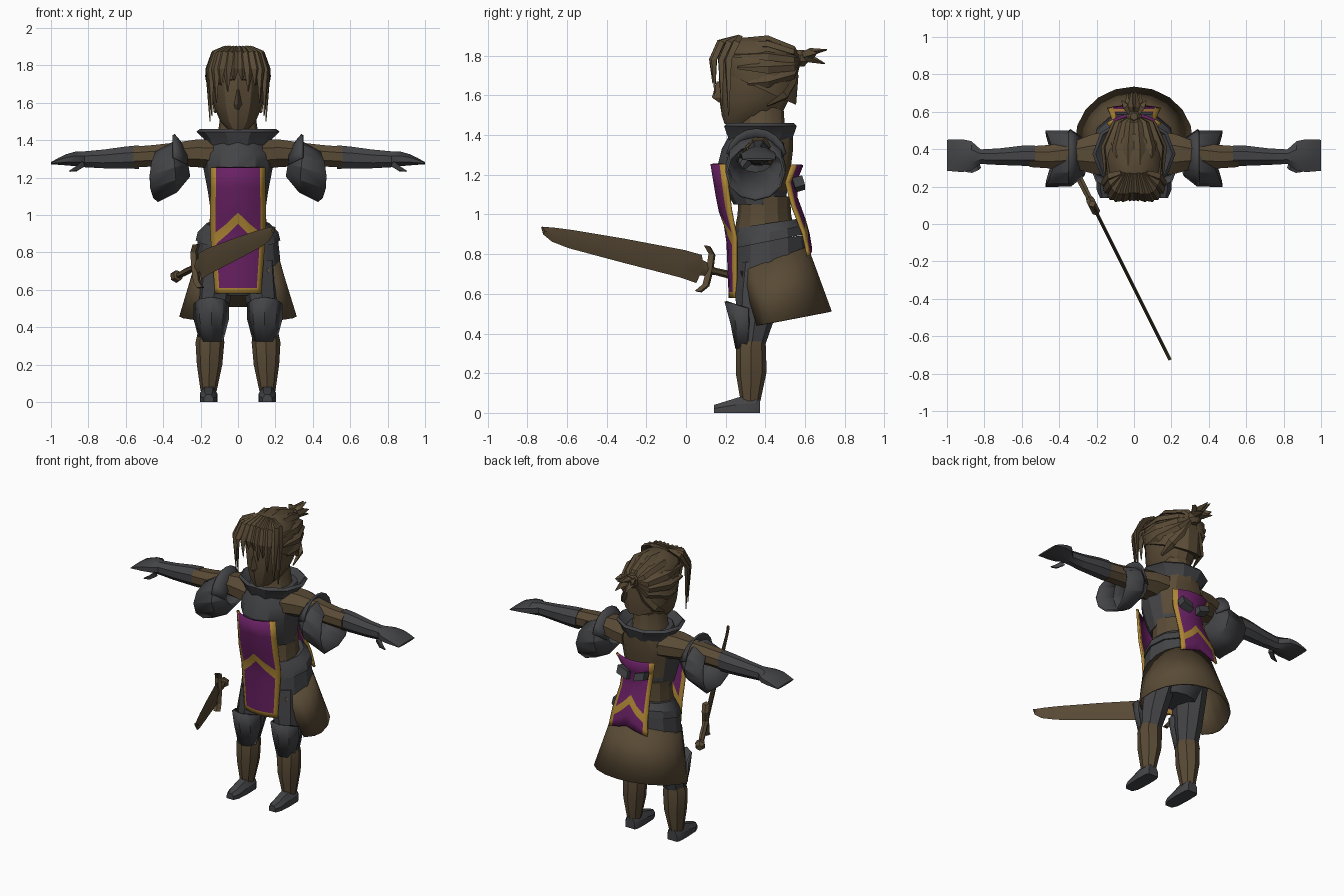
import bpy, bmesh, math
from mathutils import Vector as V

if "Cube" in bpy.data.objects:
    bpy.data.objects.remove(bpy.data.objects["Cube"])


def material(name, rgb):
    m = bpy.data.materials.new(name)
    m.diffuse_color = (*rgb, 1)
    m.use_nodes = True
    m.node_tree.nodes["Principled BSDF"].inputs["Base Color"].default_value = m.diffuse_color
    return m


BROWN = material("brown", (0.100, 0.069, 0.036))
GREY = material("dark_grey", (0.057, 0.058, 0.063))
PURPLE = material("purple", (0.140, 0.015, 0.125))
GOLD = material("gold", (0.42, 0.24, 0.035))


def loft(name, stacks, mats, closed=True, cap=True, mirror=False, solid=0, rule=None):
    """Skin stacks of rings into one object."""
    bm = bmesh.new()
    for rings in stacks:
        vs = [[bm.verts.new(p) for p in r] for r in rings]
        n = len(vs[0])
        for a, b in zip(vs, vs[1:]):
            for i in range(n if closed else n - 1):
                j = (i + 1) % n
                bm.faces.new((a[i], a[j], b[j], b[i]))
        if closed and cap:
            bm.faces.new(vs[0][::-1])
            bm.faces.new(vs[-1])
    bmesh.ops.remove_doubles(bm, verts=bm.verts[:], dist=0.0002)
    bmesh.ops.recalc_face_normals(bm, faces=bm.faces[:])
    if rule:
        for f in bm.faces:
            f.material_index = rule(f.calc_center_median())
    me = bpy.data.meshes.new(name)
    bm.to_mesh(me)
    bm.free()
    for m in mats:
        me.materials.append(m)
    ob = bpy.data.objects.new(name, me)
    bpy.context.collection.objects.link(ob)
    if mirror:
        ob.modifiers.new("Mirror", 'MIRROR')
    if solid:
        s = ob.modifiers.new("Solidify", 'SOLIDIFY')
        s.thickness, s.offset = solid, 0
    return ob


def oval(z, cy, rx, rb, rf, cx=0, n=12, tilt=0, a0=0, a1=None):
    """Level ring with separate back and front radii, tilted along y."""
    pts = []
    for i in range(n):
        a = 2 * math.pi * i / n if a1 is None else math.radians(a0 + (a1 - a0) * i / (n - 1))
        dy = math.sin(a) * (rb if math.sin(a) > 0 else rf)
        pts.append(V((cx + rx * math.cos(a), cy + dy, z + tilt * dy)))
    return pts


def xring(x, y, z, ry, rz, n=8):
    """Ring around the arm axis."""
    return [V((x, y + ry * math.cos(2 * math.pi * (i + .5) / n),
               z + rz * math.sin(2 * math.pi * (i + .5) / n))) for i in range(n)]


def lock(points, widths, thick, centre=(0, .36, 1.68)):
    """Tapered strand lying around a centre."""
    ps = [V(p) for p in points]
    rings = []
    for i, p in enumerate(ps):
        t = (ps[min(i + 1, len(ps) - 1)] - ps[max(i - 1, 0)]).normalized()
        out = p - V(centre)
        side = t.cross(out).normalized()
        up = side.cross(t)
        w, h = widths[i], thick * widths[i] / max(widths)
        rings.append([p + side * w, p + up * h, p - side * w, p - up * h])
    return rings


# Legs
def foot_ring(y, w, h):
    return [V((.157 + a * w, y, b * h)) for a, b in
            ((-1, 0), (1, 0), (1, .55), (.5, 1), (-.5, 1), (-1, .55))]


loft("foot", [[foot_ring(*r) for r in ((.14, .025, .04), (.18, .042, .052), (.27, .047, .08),
                                     (.35, .045, .09), (.372, .035, .07))]], [GREY], mirror=True)
loft("shin_guard", [[oval(z, cy, r, b, b, cx, 8) for z, cy, r, b, cx in
     ((.06, .325, .043, .05, .157), (.2, .328, .068, .077, .152), (.32, .328, .077, .076, .15),
      (.36, .33, .07, .07, .148))]], [BROWN], mirror=True)
loft("thigh", [[oval(z, cy, r, b, b, cx, 8) for z, cy, r, b, cx in
     ((.31, .328, .062, .06, .148), (.45, .345, .083, .092, .14), (.6, .37, .093, .12, .125),
      (.76, .40, .1, .14, .11))]], [GREY], mirror=True)
loft("knee_plate", [[oval(z, cy, r, b, b, .143, 5, tilt=t, a0=190, a1=350) for z, cy, r, b, t in
     ((.33, .32, .06, .065, .1), (.44, .335, .09, .105, -.1), (.52, .34, .09, .14, -.3))]],
     [GREY], closed=False, mirror=True, solid=.012)

# Hips, belt layers and skirt
loft("hips", [[oval(z, .4, r, b, b) for z, r, b in ((.57, .13, .1), (.66, .19, .14), (.86, .2, .17))]], [GREY])
loft("lower_belt", [[oval(.76, .42, .226, .192, .192, tilt=.4), oval(.87, .42, .214, .185, .185, tilt=.15)]], [GREY])
loft("upper_belt", [[oval(.865, .42, .226, .188, .188, tilt=.2), oval(.91, .42, .215, .182, .182, tilt=.2),
                     oval(.955, .41, .17, .165, .165, tilt=.15)]], [GREY])
loft("skirt", [[oval(.765, .42, .218, .19, .2, n=15, tilt=.38, a0=-45, a1=225),
                oval(.457, .45, .31, .28, .14, n=15, tilt=.19, a0=-40, a1=220)]],
     [BROWN], closed=False, solid=.01)

# Torso
loft("waist", [[oval(z, .395, r, b, b) for z, r, b in ((.92, .16, .15), (1.0, .148, .135), (1.09, .15, .13))]], [BROWN])
loft("chest", [[oval(*r) for r in ((1.05, .38, .15, .12, .14), (1.12, .37, .16, .14, .17),
     (1.25, .36, .185, .17, .2), (1.33, .37, .19, .17, .19), (1.42, .38, .14, .16, .15))]],
     [GREY, BROWN], rule=lambda c: int(c.y > .43 and c.z > 1.18))
loft("collar", [[oval(z, .375, r, b, b, n=10) for z, r, b in
     ((1.375, .17, .165), (1.41, .185, .18), (1.445, .222, .192), (1.46, .205, .178), (1.4, .14, .14), (1.375, .17, .165))]],
     [GREY], cap=False)


# Tabard panels
def lerp(table, z):
    for a, b in zip(table, table[1:]):
        if z >= b[0] or b is table[-1]:
            f = min(1, max(0, (a[0] - z) / (a[0] - b[0])))
            return [p + (q - p) * f for p, q in zip(a[1:], b[1:])]


def tabard(name, prof, rows, curl):
    us = (-1, -.8, -.4, 0, .4, .8, 1)
    rings = []
    for zc, ze, _ in rows:
        ring = []
        for u in us:
            z = zc + (ze - zc) * abs(u) ** .85
            y, half, d = lerp(prof, z)
            ring.append(V((u * half, y + curl * d * u * u, z)))
        rings.append(ring)
    ob = loft(name, [rings], [PURPLE, GOLD], closed=False, solid=.014)
    nc = len(us) - 1
    for i, p in enumerate(ob.data.polygons):
        p.material_index = int(i % nc in (0, nc - 1) or rows[i // nc][2])


tabard("front_tabard", ((1.255, .13, .142, .07), (1.1, .155, .143, .06), (1.0, .175, .148, .055),
       (.93, .208, .148, .045), (.58, .222, .12, .03)),
       ((1.255, 1.255, 0), (1.16, 1.14, 0), (1.08, 1.02, 0), (1.015, .885, 1), (.955, .825, 0),
        (.86, .77, 0), (.72, .69, 0), (.61, .61, 1), (.58, .58, 0)), 1)
tabard("back_tabard", ((1.25, .585, .142, .05), (1.17, .553, .115, .05), (1.1, .55, .102, .04),
       (.97, .598, .12, .03), (.9, .617, .13, .025), (.79, .635, .142, .02)),
       ((1.25, 1.25, 0), (1.17, 1.16, 0), (1.09, 1.04, 0), (1.02, .9, 1), (.965, .85, 0),
        (.9, .82, 0), (.83, .79, 0)), -1)
loft("back_bracket", [[[V((x, .535, z)), V((x, .585, z + .012)), V((x, .6, z - .035)), V((x, .55, z - .05))]
     for x, z in ((.025, 1.16), (.1, 1.185))]], [GREY], mirror=True)

# Arms
loft("sleeve", [[xring(*r) for r in ((.13, .375, 1.325, .13, .085), (.22, .375, 1.33, .115, .08),
     (.33, .37, 1.325, .075, .068), (.45, .36, 1.317, .068, .062), (.56, .36, 1.31, .06, .06))]], [BROWN], mirror=True)
loft("gauntlet", [[xring(*r) for r in ((.53, .365, 1.31, .058, .068), (.6, .365, 1.307, .058, .064),
     (.72, .36, 1.3, .048, .054), (.82, .36, 1.298, .042, .046), (.87, .365, 1.3, .085, .042),
     (.92, .365, 1.295, .095, .032), (.96, .367, 1.287, .093, .02), (1.0, .367, 1.277, .09, .006))]], [GREY], mirror=True)
loft("thumb", [lock([(.83, .31, 1.272), (.865, .29, 1.247), (.9, .283, 1.235)], (.028, .022, .006), .018, (.87, .36, 1.33))],
     [GREY], mirror=True)


# Shoulder armour
def cuff(xb, zb, xt, zt, ry, bulge):
    pts = []
    for i in range(12):
        a = 2 * math.pi * i / 12
        f = (1 + math.sin(a)) / 2
        pts.append(V((xb + (xt - xb) * f + bulge * abs(math.cos(a)), .35 + ry * math.cos(a), zb + (zt - zb) * f)))
    return pts


loft("shoulder_guard", [[cuff(.26, 1.21, .28, 1.335, .09, 0), cuff(.33, 1.125, .35, 1.385, .145, 0),
     cuff(.43, 1.075, .415, 1.35, .145, .05)]], [GREY], cap=False, mirror=True, solid=.012)
flap = [[V((x, .355 + ry * math.cos(math.radians(a)), z + rz * math.sin(math.radians(a))))
         for a in range(10, 171, 20)] for x, z, ry, rz in ((.275, 1.25, .1, .09), (.315, 1.27, .13, .125), (.345, 1.28, .15, .15))]
loft("shoulder_flap", [flap], [GREY], closed=False, mirror=True, solid=.014)

# Head
loft("neck", [[oval(1.37, .38, .14, .14, .13), oval(1.42, .38, .11, .12, .12), oval(1.56, .38, .09, .11, .1)]], [BROWN])
loft("head", [[oval(*r) for r in ((1.455, .27, .05, .1, .075), (1.5, .31, .095, .17, .13), (1.58, .34, .128, .18, .172),
     (1.68, .35, .145, .2, .185), (1.78, .36, .145, .2, .185), (1.86, .34, .1, .14, .13))]], [BROWN])
loft("nose", [[[V((-w, .19, z)), V((0, y, z)), V((w, .19, z))] for w, y, z in
     ((.022, .165, 1.565), (.028, .13, 1.59), (.016, .155, 1.67))]], [BROWN])

# Hair cap, fringe, combed strands and tail
loft("hair_cap", [[oval(1.64, .36, .152, .2, .195, n=14, tilt=-.45), oval(1.74, .36, .16, .212, .205, n=14, tilt=-.2),
     oval(1.82, .35, .14, .2, .185, n=14, tilt=-.1), oval(1.87, .33, .095, .15, .14, n=14), oval(1.892, .31, .04, .08, .07, n=14)]], [BROWN])
fringe = []
for x, y, z in ((.02, .14, 1.72), (.055, .135, 1.66), (.09, .135, 1.69), (.115, .145, 1.6), (.14, .18, 1.53), (.15, .215, 1.5)):
    fringe.append(lock([(x * .45, .27, 1.895), (x * .85, y + .035, 1.865), (x * 1.05, y - .003, 1.78), (x, y, z)],
                       (.018, .027, .025, .003), .018))
loft("fringe", fringe, [BROWN], mirror=True)
strands = []
for x, y, z, xm, zm in ((.03, .22, 1.88, .03, 1.885), (.085, .22, 1.85, .09, 1.86), (.135, .23, 1.8, .14, 1.8),
                        (.155, .26, 1.74, .16, 1.74), (.15, .31, 1.66, .15, 1.67), (.125, .41, 1.55, .115, 1.6)):
    ym = .41 if z > 1.6 else .5
    strands.append(lock([(x, y, z), (xm, ym, zm), (xm * .65, .54, zm * .6 + .705), (.015, .575, 1.785)],
                        (.008, .032, .026, .012), .018))
loft("combed_strands", strands, [BROWN], mirror=True)
loft("hair_knot", [[oval(z, .575, r, r, r, n=8) for z, r in ((1.745, .02), (1.77, .042), (1.805, .042), (1.83, .02))]], [BROWN])
loft("hair_tail", [lock([(.005, .57, 1.79), (x * .7, .63, 1.8 + dz), (x, y, 1.79 + dz * 2)], (.02, .028, .004), .02)
     for x, y, dz in ((.01, .71, .02), (.035, .7, -.015), (.065, .66, .012))], [BROWN], mirror=True)

# Sword
ORIGIN = V((-.23, .12, .72))
ALONG = V((.42, -.84, .205)).normalized()
FLAT = ALONG.cross(V((0, 0, 1))).normalized()
UP = FLAT.cross(ALONG)


def at(t, u, w=0):
    return ORIGIN + ALONG * t + UP * u + FLAT * w


loft("sword_blade", [[[at(t, lo), at(t, (lo + hi) / 2, .009), at(t, hi), at(t, (lo + hi) / 2, -.009)] for t, lo, hi in
     ((.0, -.03, .03), (.05, -.04, .04), (.06, -.08, .065), (.16, -.072, .068), (.5, -.068, .052),
      (.8, -.062, .032), (.9, -.05, .022), (.955, -.025, .014), (.97, .002, .012))]], [BROWN])
loft("sword_guard", [[[at(t - .02, u), at(t, u, .022), at(t + .02, u), at(t, u, -.022)] for t, u in
     ((.04, -.12), (.005, -.08), (0, 0), (.005, .08), (.04, .115))]], [BROWN])
loft("sword_handle", [[[at(t, r * math.cos(i * math.pi / 3), r * math.sin(i * math.pi / 3)) for i in range(6)] for t, r in
     ((0, .026), (-.03, .018), (-.12, .02), (-.2, .016), (-.205, .028), (-.235, .034), (-.26, .02))]], [BROWN])

# Soft shading with crisp edges
bpy.ops.object.select_all(action='SELECT')
bpy.context.view_layer.objects.active = bpy.context.selected_objects[0]
bpy.ops.object.shade_smooth_by_angle(angle=math.radians(28))
